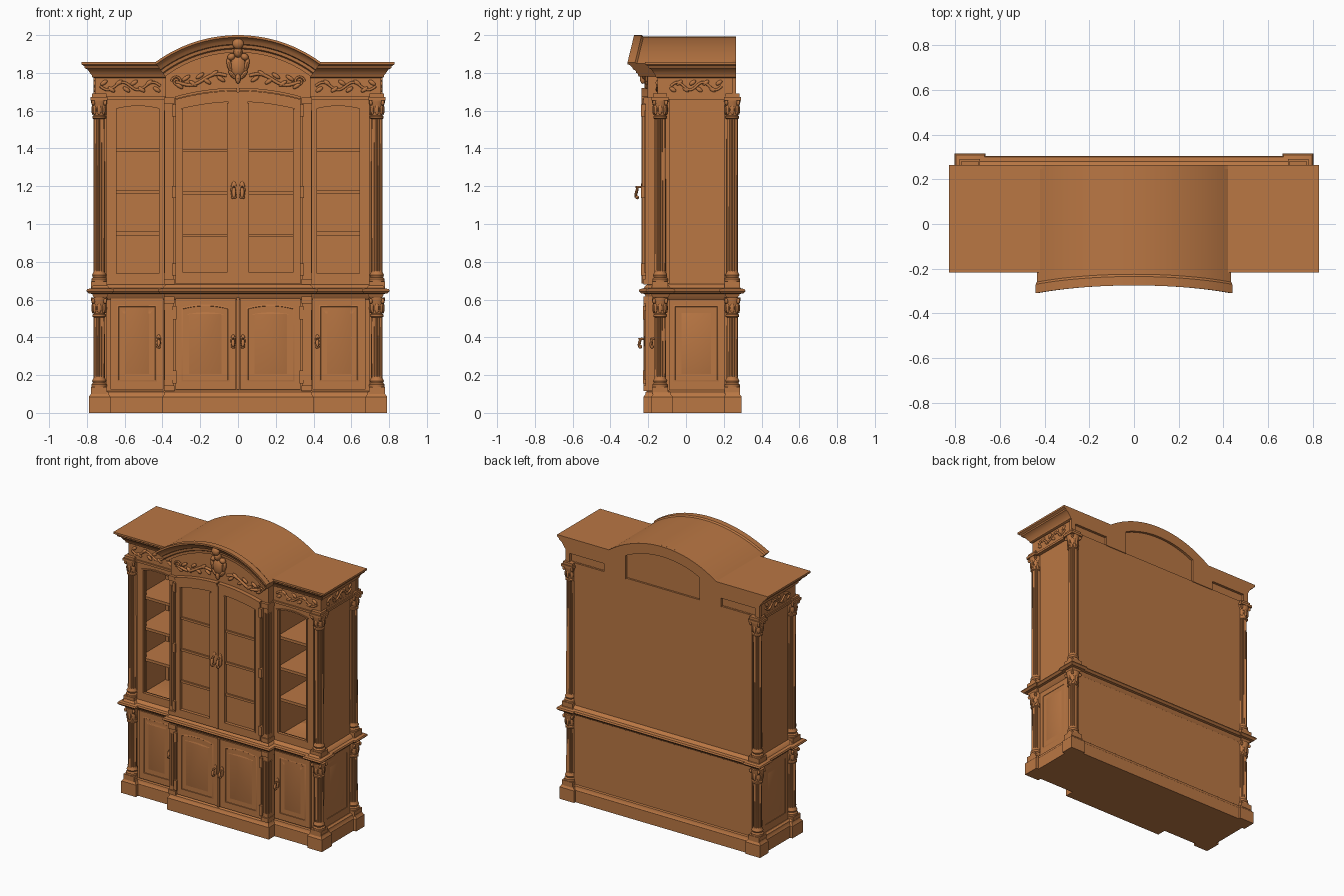
import bpy, bmesh, math
from mathutils import Matrix, Vector

if "Cube" in bpy.data.objects:
    bpy.data.objects.remove(bpy.data.objects["Cube"])

wood = bpy.data.materials.new("warm_brown_wood")
wood.diffuse_color = (0.49, 0.184, 0.057, 1)
wood.use_nodes = True
wood.node_tree.nodes["Principled BSDF"].inputs["Base Color"].default_value = wood.diffuse_color

def finish(bm, name, mirror=False, recalc=True):
    if recalc:
        bmesh.ops.recalc_face_normals(bm, faces=bm.faces)
    me = bpy.data.meshes.new(name)
    bm.to_mesh(me)
    bm.free()
    ob = bpy.data.objects.new(name, me)
    bpy.context.collection.objects.link(ob)
    me.materials.append(wood)
    if mirror:
        m = ob.modifiers.new("mirror", "MIRROR")
        m.use_mirror_merge = False
    return ob

def box_in(bm, x0, x1, y0, y1, z0, z1):
    mat = Matrix.Translation(((x0+x1)/2, (y0+y1)/2, (z0+z1)/2)) @ Matrix.Diagonal((x1-x0, y1-y0, z1-z0, 1))
    bmesh.ops.create_cube(bm, size=1, matrix=mat)

def boxes(name, items, mirror=True):
    bm = bmesh.new()
    for b in items:
        box_in(bm, *b)
    return finish(bm, name, mirror)

def blob(bm, loc, scale, rot=0, axis='Y'):
    mat = Matrix.Translation(loc) @ Matrix.Rotation(rot, 4, axis) @ Matrix.Diagonal((*scale, 1))
    bmesh.ops.create_uvsphere(bm, u_segments=12, v_segments=8, radius=1, matrix=mat)

def skin(bm, rings, closed=False):
    """Join equal-length closed rings; cap the ends unless the path is closed."""
    vs = [[bm.verts.new(p) for p in r] for r in rings]
    n = len(vs[0])
    for a, b in zip(vs, vs[1:]):
        for i in range(n):
            bm.faces.new((a[i], a[(i+1) % n], b[(i+1) % n], b[i]))
    bm.faces.new(vs[0])
    bm.faces.new(vs[-1])

def prism(name, pts, y0, y1, mirror=False):
    bm = bmesh.new()
    skin(bm, [[(x, y, z) for x, z in pts] for y in (y0, y1)])
    return finish(bm, name, mirror)

def loft(name, plan, profile, ymax=9, mirror=False):
    """Square-cornered plan stacked through a (z, offset) moulding profile."""
    n, rings = len(plan), []
    def normal(a, b):
        d = Vector((b[1]-a[1], a[0]-b[0]))
        return d.normalized()
    for z, o in profile:
        ring = []
        for i, p in enumerate(plan):
            q = Vector(p) + o*(normal(plan[i-1], p) + normal(p, plan[(i+1) % n]))
            ring.append((q.x, min(q.y, ymax), z))
        rings.append(ring)
    bm = bmesh.new()
    skin(bm, rings)
    return finish(bm, name, mirror)

def both(half):
    return half + [(-x, y) for x, y in reversed(half)]

def arched(x0, x1, z0, z1, rise):
    pts = [(x0, z0), (x1, z0)]
    for i in range(13):
        t = 1 - i/6
        pts.append(((x0+x1)/2 + t*(x1-x0)/2, z1 - rise*t*t))
    return pts

def panel(name, pts, y, mat=None):
    """Raised and fielded panel facing the front, optionally moved by a matrix."""
    bm = bmesh.new()
    f = bm.faces.new([bm.verts.new((x, y, z)) for x, z in pts])
    for t, d in ((0.001, 0.008), (0.008, 0.002), (0.008, -0.010), (0.006, 0), (0.022, 0.009)):
        bmesh.ops.inset_region(bm, faces=[f], thickness=t, depth=d, use_even_offset=True, use_boundary=True)
    if mat:
        bm.transform(mat)
    return finish(bm, name, True, recalc=False)

def tube(name, pts, r):
    """Carved vine or scroll, copied to both sides."""
    for s in (1, -1):
        cu = bpy.data.curves.new(name, 'CURVE')
        cu.dimensions, cu.bevel_depth, cu.bevel_resolution, cu.use_fill_caps = '3D', r, 2, True
        sp = cu.splines.new('POLY')
        sp.points.add(len(pts)-1)
        for p, q in zip(sp.points, pts):
            p.co = (s*q[0], q[1], q[2], 1)
        cu.materials.append(wood)
        bpy.context.collection.objects.link(bpy.data.objects.new(name, cu))

# plinth base, lower body and waist moulding
loft("plinth_base", both([(.40, -.225), (.40, -.16), (.675, -.16), (.675, -.185), (.79, -.185), (.79, -.07),
     (.77, -.07), (.77, .20), (.79, .20), (.79, .295), (.675, .295), (.675, .28)]),
     [(0, 0), (.085, 0), (.098, -.01), (.11, -.012), (.12, -.025)])
loft("lower_body", both([(.385, -.20), (.385, -.14), (.695, -.14), (.695, -.09), (.74, -.09), (.74, .205),
     (.70, .205), (.70, .26)]), [(.1, 0), (.64, 0)])
loft("waist_moulding", both([(.40, -.225), (.40, -.165), (.68, -.165), (.68, -.19), (.778, -.19), (.778, -.08),
     (.765, -.08), (.765, .20), (.778, .20), (.778, .29), (.69, .29), (.69, .28)]),
     [(.60, -.025), (.622, -.008), (.63, -.006), (.632, .012), (.645, .025), (.655, .02), (.66, .0), (.675, -.012), (.685, -.03)])

# upper carcass with open side compartments
AZ, AR, AX = 1.26, .74, .44
def arc(r, xmax, n=24):
    a = math.asin(xmax/r)
    return [(r*math.sin(a*(1-2*i/n)), AZ + r*math.cos(a*(1-2*i/n))) for i in range(n+1)]
prism("centre_core", [(-.385, .66), (.385, .66)] + arc(.69, .385), -.205, .247)
boxes("upper_side_carcass", [(.705, .74, -.09, .205, .66, 1.67), (.38, .70, .235, .26, .66, 1.69),
      (.68, .72, .19, .24, .66, 1.67), (.665, .71, -.135, -.08, .66, 1.67)])
boxes("back_panel", [(-.4, .4, .24, .26, .66, 1.69)], False)
boxes("side_shelves", [(.38, .71, -.10, .24, z-.01, z+.01) for z in (.95, 1.17, 1.39)])
boxes("side_window_frame", [(.385, .41, -.145, -.11, .67, 1.67), (.65, .695, -.145, -.11, .67, 1.67),
      (.40, .66, -.145, -.11, .67, .73), (.41, .418, -.152, -.13, .73, 1.61), (.642, .65, -.152, -.13, .73, 1.61),
      (.41, .65, -.152, -.13, .73, .738)])
top = arched(.405, .655, 0, 1.625, .018)[2:]
prism("side_window_top_rail", top + [(.405, 1.67), (.655, 1.67)], -.145, -.11, True)
prism("side_window_top_bead", top + [(x, z+.009) for x, z in reversed(top)], -.152, -.12, True)

# upper double doors with blind panes
def az(x): return 1.705 - .045*(x/.33)**2
prism("upper_door_pane", [(.01, .685), (.33, .685), (.33, 1.64), (.01, 1.67)], -.212, -.20, True)
bars = [(.004, .05, -.23, -.2, .685, 1.65), (.30, .333, -.23, -.2, .685, 1.63), (.004, .333, -.23, -.2, .685, .735)]
bars += [(.05, .30, -.224, -.2, z-.008, z+.008) for z in (.94, 1.165, 1.39)]
bars += [(.05, .058, -.235, -.2, .735, 1.64), (.292, .30, -.235, -.2, .735, 1.61), (.05, .30, -.235, -.2, .735, .743)]
boxes("upper_door_frame", bars)
xs = [.004 + .329*i/10 for i in range(11)]
prism("upper_door_top_rail", [(x, az(x)) for x in xs] + [(x, az(x)-.058) for x in reversed(xs)], -.23, -.2, True)
prism("door_arch_bead", [(x, az(x)+.016) for x in xs] + [(x, az(x)+.002) for x in reversed(xs)], -.236, -.2, True)
boxes("door_meeting_strip", [(-.008, .008, -.236, -.2, .685, 1.70), (-.008, .008, -.226, -.19, .125, .61)], False)

# reeded pilasters on the corners of the centre section
for z0, z1 in ((.68, 1.67), (.115, .615)):
    b = [(.338, .388, -.215, -.15, z0, z1), (.336, .393, -.224, -.15, z0, z0+.03), (.336, .393, -.224, -.15, z1-.035, z1)]
    b += [(x, x+.007, -.221, -.2, z0+.06, z1-.07) for x in (.345, .359, .373)]
    b += [(.38, .393, y, y+.009, z0+.06, z1-.07) for y in (-.205, -.185)]
    boxes("reeded_pilaster", b)

# lower doors and side panels
boxes("lower_door_slab", [(.01, .33, -.214, -.19, .125, .605), (.395, .675, -.152, -.13, .125, .605)])
panel("lower_centre_panel", arched(.045, .30, .165, .575, .018), -.214)
panel("lower_outer_panel", arched(.43, .64, .165, .57, 0), -.152)
panel("lower_side_panel", [(-.065, .165), (.175, .165), (.175, .57), (-.065, .57)], -.74, Matrix.Rotation(math.pi/2, 4, 'Z'))

# fluted corner columns with leafy capitals
def column(name, x, y, z0, z1, n=32):
    prof = [(z0, .040, 0), (z0+.02, .041, 0), (z0+.028, .033, 0), (z0+.04, .038, 0), (z0+.055, .030, 0),
            (z0+.065, .031, 1), (z1-.105, .029, 1), (z1-.10, .036, 0), (z1-.09, .036, 0), (z1-.085, .030, 0),
            (z1-.05, .033, 0), (z1-.015, .043, 0), (z1, .044, 0)]
    bm = bmesh.new()
    skin(bm, [[(x + r*(1-.16*f*(k % 2))*math.cos(2*math.pi*k/n), y + r*(1-.16*f*(k % 2))*math.sin(2*math.pi*k/n), z)
               for k in range(n)] for z, r, f in prof])
    for k in range(8):
        a = math.pi*k/4
        c, s = math.cos(a), math.sin(a)
        blob(bm, (x+.034*c, y+.034*s, z1-.055), (.007, .011, .028), a, 'Z')
        if k % 2:
            blob(bm, (x+.044*c, y+.044*s, z1-.018), (.012, .009, .014), a, 'Z')
    box_in(bm, x-.042, x+.042, y-.042, y+.042, z0-.03, z0+.006)
    finish(bm, name, True)
for y in (-.137, .245):
    column("upper_column", .735, y, .69, 1.66)
    column("lower_column", .735, y, .13, .61)
boxes("column_abacus", [(.69, .782, y-.045, y+.045, 1.655, 1.672) for y in (-.137, .245)] +
      [(.697, .772, y-.037, y+.037, 1.67, 1.69) for y in (-.137, .245)])
boxes("entablature_strip", [(.38, .765, -.16, .255, 1.66, 1.675), (.38, .758, -.15, .25, 1.67, 1.692)])

# frieze, side cornices, arched cornice and back plate of the crown
boxes("frieze", [(.36, .757, -.15, .247, 1.67, 1.80)])
loft("side_cornice", [(.37, -.15), (.762, -.15), (.762, .265), (.37, .265)],
     [(1.772, 0), (1.778, .010), (1.788, .012), (1.80, .022), (1.818, .034), (1.826, .05), (1.836, .052), (1.845, .067), (1.858, .067)],
     .265, True)
prof = [(.74, -.275), (.728, -.275), (.724, -.264), (.708, -.25), (.692, -.242), (.688, -.232), (.672, -.229), (.666, -.219),
        (.648, -.217), (.648, .247), (.732, .247), (.732, -.225), (.74, -.235)]
amax = math.asin(AX/AR)
bm = bmesh.new()
rings = []
for i in range(33):
    t = i/16 - 1
    rings.append([(r*math.sin(amax*t), y - (.035*t*t if y < -.2 else 0), AZ + r*math.cos(amax*t)) for r, y in prof])
skin(bm, rings)
finish(bm, "arched_cornice")
notch = [(-.29, 1.685)] + [(x, z) for x, z in reversed(arc(.66, .29, 16))] + [(.29, 1.685)]
prism("crown_back_plate", notch + [(.46, 1.685), (.46, 1.75), (.73, 1.75), (.73, 1.685), (.765, 1.685), (.765, 1.83)] +
      arc(.732, .43) + [(-.765, 1.83), (-.765, 1.685), (-.73, 1.685), (-.73, 1.75), (-.46, 1.75), (-.46, 1.685)], .244, .265)

# carved ornament: vines on the friezes, scrolls and cartouche under the arch
vine = [(i/30, 1.73 + .02*math.sin(i/30*4*math.pi)) for i in range(31)]
tube("front_frieze_vine", [(.41+.32*t, -.152, z) for t, z in vine], .007)
tube("side_frieze_vine", [(.759, -.08+.27*t, z) for t, z in vine], .007)
tube("arch_scroll", [(.06+.27*t, -.21, 1.785-.045*t+.018*math.sin(7*t)) for t, z in vine], .009)
tube("arch_volute", [(.325+.028*(1-k/30)*math.cos(k*.4), -.21, 1.755+.028*(1-k/30)*math.sin(k*.4)) for k in range(28)], .006)
bm = bmesh.new()
for i in range(8):
    d = 1 if i % 2 else -1
    blob(bm, (.43+.04*i, -.152, 1.73+.018*d), (.022, .009, .011), .6*d)
    blob(bm, (.758, -.07+.035*i, 1.73+.018*d), (.008, .02, .011), .6*d, 'X')
    if i < 7:
        blob(bm, (.09+.037*i, -.21, 1.785-.006*i+.017*d), (.026, .011, .011), .6*d)
blob(bm, (.035, -.222, 1.885), (.022, .02, .018), .5)
blob(bm, (.045, -.22, 1.84), (.013, .016, .04), .25)
blob(bm, (.03, -.22, 1.79), (.012, .016, .03), .7)
finish(bm, "carved_leaves", True)
bm = bmesh.new()
blob(bm, (0, -.215, 1.835), (.042, .028, .062))
blob(bm, (0, -.228, 1.77), (.014, .016, .028))
blob(bm, (0, -.225, 1.91), (.024, .03, .03))
blob(bm, (0, -.25, 1.955), (.03, .022, .03))
finish(bm, "cartouche")

# hinges
boxes("door_hinges", [(.328, .35, -.238, -.2, z-.032, z+.032) for z in (.76, 1.17, 1.60)] +
      [(.325, .348, -.228, -.2, z-.035, z+.035) for z in (.19, .53)])

# drop handles
bm = bmesh.new()
for x, y, z, s in ((.022, -.232, 1.18, 1.3), (.026, -.216, .38, 1), (.42, -.154, .38, 1)):
    blob(bm, (x, y, z), (.013*s, .007, .036*s))
    blob(bm, (x, y-.018, z+.012*s), (.006, .02, .006))
    blob(bm, (x, y-.03, z-.008*s), (.009*s, .008, .024*s), -.25, 'X')
    blob(bm, (x, y-.026, z-.03*s), (.011*s, .010, .010))
finish(bm, "drop_handles", True)

# keep edges sharp, curved parts smooth
for ob in bpy.context.scene.objects:
    ob.select_set(ob.type == 'MESH')
    if ob.type == 'MESH':
        bpy.context.view_layer.objects.active = ob
bpy.ops.object.shade_smooth_by_angle(angle=math.radians(32))
